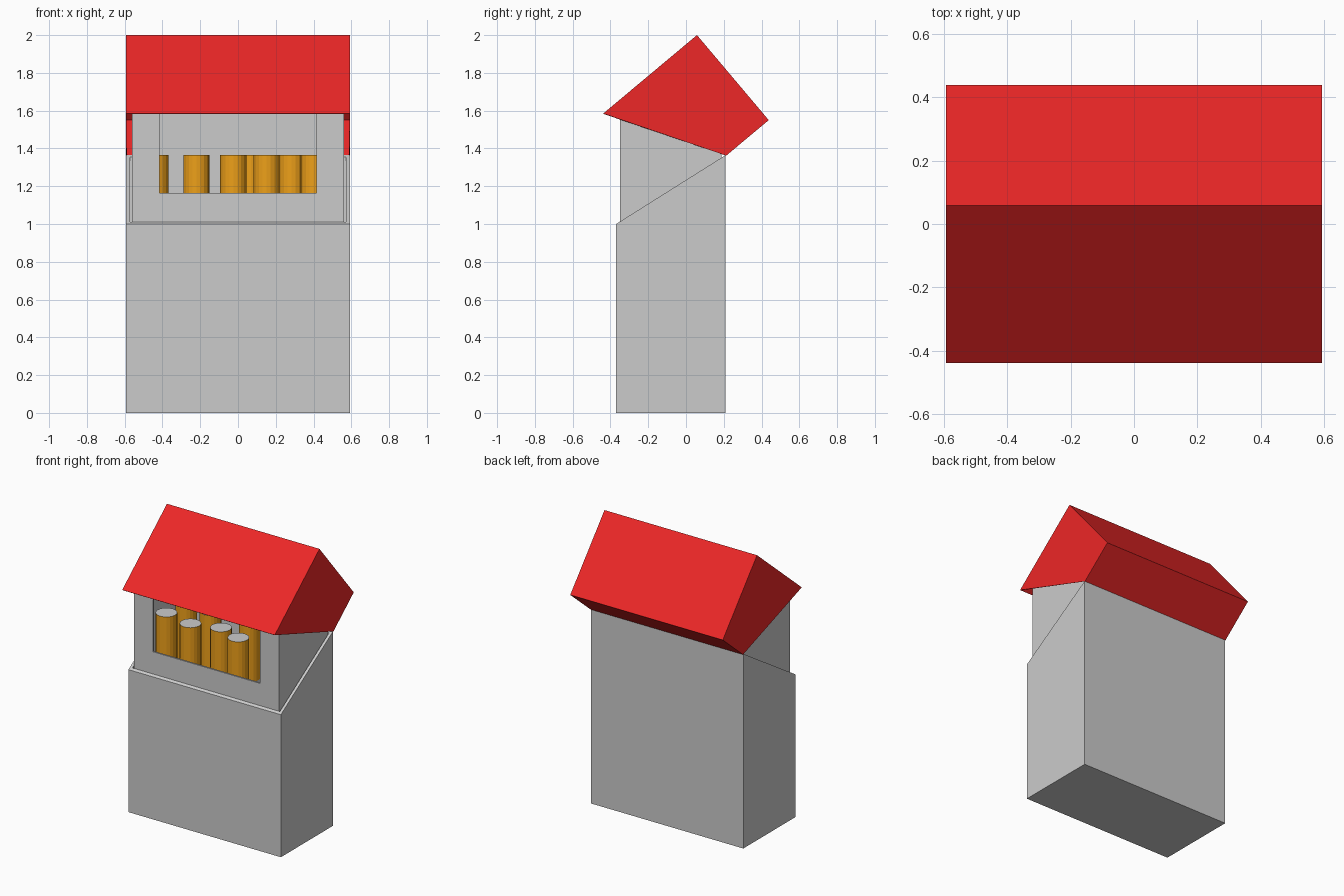
import bpy, bmesh
from mathutils import Vector

if "Cube" in bpy.data.objects:
    bpy.data.objects.remove(bpy.data.objects["Cube"])

W = 0.592  # half width of the carton


def material(name, color):
    m = bpy.data.materials.new(name)
    m.diffuse_color = color
    m.use_nodes = True
    m.node_tree.nodes["Principled BSDF"].inputs["Base Color"].default_value = m.diffuse_color
    return m


RED = material("red_card", (0.85, 0.02, 0.02, 1))
ORANGE = material("orange_paper", (0.85, 0.35, 0.01, 1))


def to_object(name, bm, mat=None):
    bmesh.ops.recalc_face_normals(bm, faces=bm.faces)
    me = bpy.data.meshes.new(name)
    bm.to_mesh(me)
    bm.free()
    ob = bpy.data.objects.new(name, me)
    bpy.context.collection.objects.link(ob)
    if mat:
        me.materials.append(mat)
    return ob


def prism(bm, pts, offset):
    """Extrude a planar outline along offset; returns the side faces in outline order."""
    a = [bm.verts.new(p) for p in pts]
    b = [bm.verts.new(Vector(p) + Vector(offset)) for p in pts]
    bm.faces.new(a)
    bm.faces.new(b[::-1])
    n = len(pts)
    return [bm.faces.new((a[i], b[i], b[(i + 1) % n], a[(i + 1) % n])) for i in range(n)]


def side_prism(bm, yz, x0, x1):
    return prism(bm, [(x0, y, z) for y, z in yz], (x1 - x0, 0, 0))


# Carton body: slanted mouth, hollowed down to a thin floor
bm = bmesh.new()
sides = side_prism(bm, [(-0.37, 0), (0.21, 0), (0.21, 1.365), (-0.37, 1.0)], -W, W)
bmesh.ops.recalc_face_normals(bm, faces=bm.faces)
mouth = sides[2]
bmesh.ops.inset_region(bm, faces=[mouth], thickness=0.02, use_even_offset=True)
ext = bmesh.ops.extrude_discrete_faces(bm, faces=[mouth])
for v in ext["faces"][0].verts:
    v.co.z = 0.015
to_object("carton_body", bm)

# Hinged lid, tipped open, thin card with an open underside
bm = bmesh.new()
sides = side_prism(bm, [(-0.438, 1.585), (0.058, 2.0), (0.438, 1.55), (0.213, 1.362)], -W, W)
bmesh.ops.recalc_face_normals(bm, faces=bm.faces)
bmesh.ops.delete(bm, geom=[sides[3]], context='FACES_ONLY')
lid = to_object("lid", bm, RED)
sol = lid.modifiers.new("card", 'SOLIDIFY')
sol.thickness = 0.004
sol.offset = -1

# Inner liner: notched front panel, two sides and a back
LX, LY0, LY1, Z0, Z1, T = 0.562, -0.35, 0.188, 0.02, 1.6, 0.012
bm = bmesh.new()
notch = [(-LX, Z0), (LX, Z0), (LX, Z1), (0.415, Z1), (0.415, 1.165),
         (-0.415, 1.165), (-0.415, Z1), (-LX, Z1)]
prism(bm, [(x, LY0, z) for x, z in notch], (0, T, 0))
to_object("liner_front", bm)

bm = bmesh.new()
prism(bm, [(-LX, LY1 - T, Z0), (LX, LY1 - T, Z0), (LX, LY1 - T, Z1), (-LX, LY1 - T, Z1)], (0, T, 0))
to_object("liner_back", bm)

for name, s in (("liner_left", -1), ("liner_right", 1)):
    bm = bmesh.new()
    ya, yb = LY0 + T, LY1 - T
    side_prism(bm, [(ya, Z0), (yb, Z0), (yb, Z1), (ya, Z1)], s * LX, s * (LX - T))
    to_object(name, bm)


# Sticks: white paper rod with an orange sleeve and a pale end
def tube(name, x, y, z0, z1, r, mat=None):
    bm = bmesh.new()
    bmesh.ops.create_cone(bm, cap_ends=True, segments=20, radius1=r, radius2=r, depth=z1 - z0)
    bmesh.ops.translate(bm, verts=bm.verts, vec=(x, y, (z0 + z1) / 2))
    ob = to_object(name, bm, mat)
    if mat:
        ob.data.materials.append(PALE)
        for p in ob.data.polygons:
            if abs(p.normal.z) > 0.9:
                p.material_index = 1


PALE = material("pale_end", (0.7, 0.7, 0.7, 1))
spots = [(-0.438, -0.168), (-0.22, -0.213), (-0.025, -0.153), (0.152, -0.213),
         (-0.44, 0.055), (-0.22, 0.01), (0.07, 0.03), (0.283, 0.05), (0.40, -0.08)]
for i, (x, y) in enumerate(spots, 1):
    tube(f"stick_rod_{i}", x, y, 0.02, 0.97, 0.068)
    tube(f"stick_tip_{i}", x, y, 0.97, 1.365, 0.069, ORANGE)
